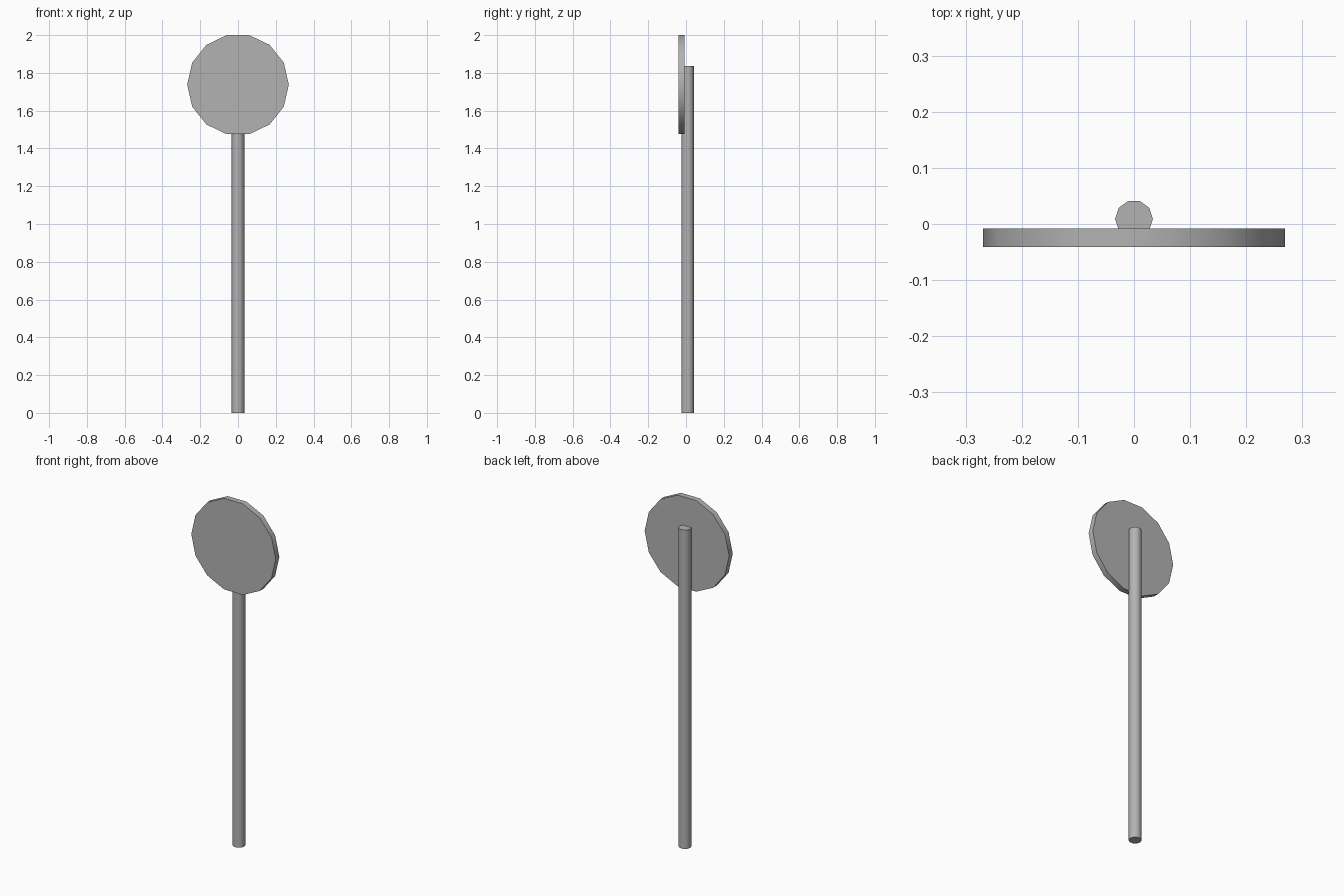
import bpy
from math import pi, radians

if "Cube" in bpy.data.objects:
    bpy.data.objects.remove(bpy.data.objects["Cube"])

# Dark grey metal shared by both parts
metal = bpy.data.materials.new("dark_grey")
metal.diffuse_color = (0.45, 0.45, 0.45, 1)
metal.use_nodes = True
metal.node_tree.nodes["Principled BSDF"].inputs["Base Color"].default_value = metal.diffuse_color


def cylinder(name, sides, radius, depth, location, tilt=0):
    """Upright cylinder with a corner towards +x, optionally tilted about x."""
    bpy.ops.mesh.primitive_cylinder_add(vertices=sides, radius=radius, depth=depth,
                                        location=location, rotation=(0, 0, pi / 2))
    obj = bpy.context.object
    obj.name = name
    bpy.ops.object.transform_apply(location=False, rotation=True, scale=False)
    bpy.ops.object.shade_smooth_by_angle(angle=radians(40))
    obj.rotation_euler.x = tilt
    obj.data.materials.append(metal)
    return obj


# Round post, ten sides
cylinder("post", 10, 0.0337, 1.836, (0, 0.009, 0.918))

# Round sign plate, fourteen sides, facing the front and overlapping the post
cylinder("sign_plate", 14, 0.269, 0.033, (0, -0.0245, 1.7377), tilt=pi / 2)
